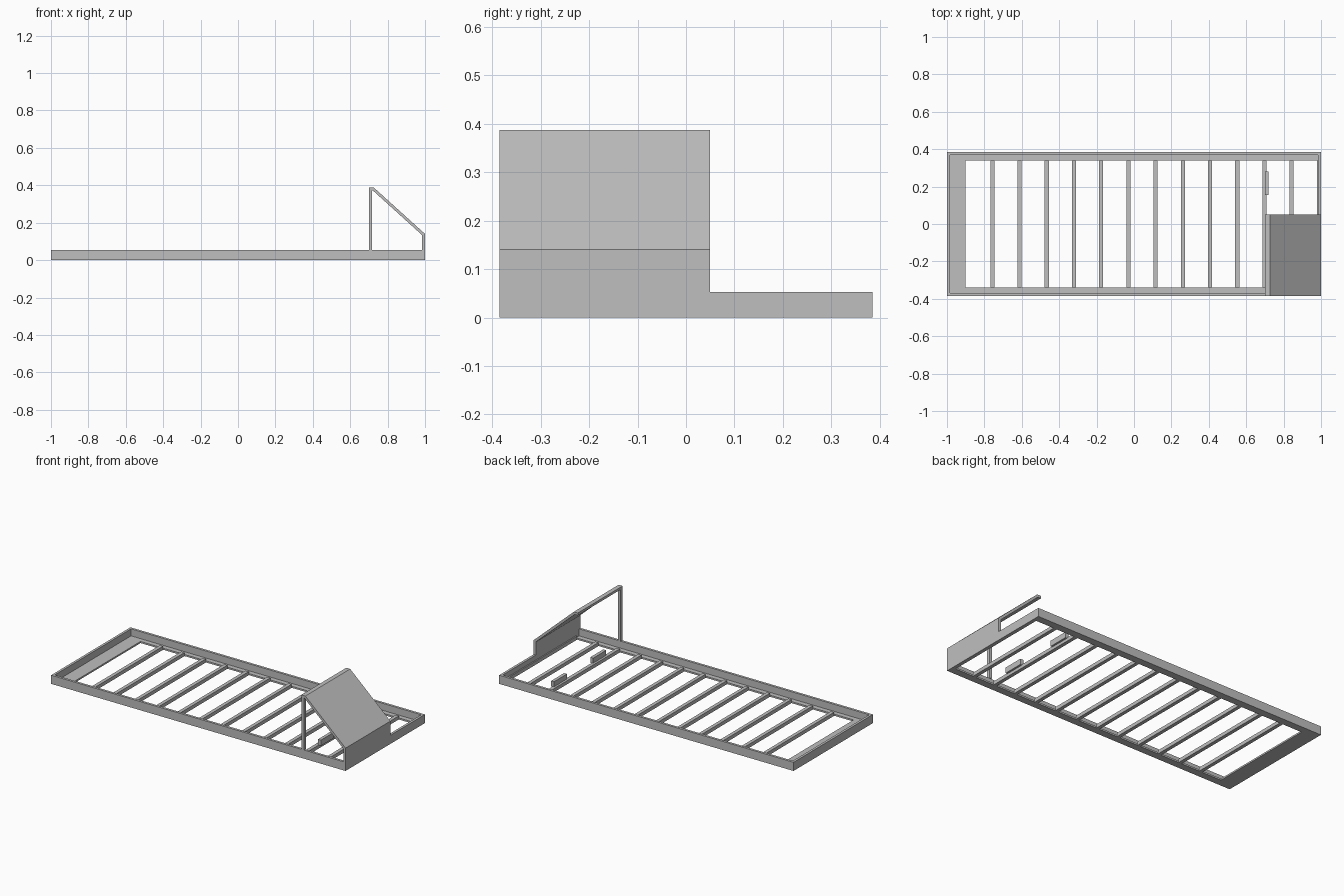
import bpy
import bmesh
from mathutils import Vector

old = bpy.data.objects.get("Cube")
if old:
    bpy.data.objects.remove(old, do_unlink=True)

grey = bpy.data.materials.new("plain grey")
grey.use_nodes = True
COLOUR = (0.52, 0.52, 0.52, 1)
grey.diffuse_color = COLOUR
grey.node_tree.nodes["Principled BSDF"].inputs["Base Color"].default_value = COLOUR


def finish(name, bm):
    bmesh.ops.recalc_face_normals(bm, faces=bm.faces)
    mesh = bpy.data.meshes.new(name)
    bm.to_mesh(mesh)
    bm.free()
    mesh.materials.append(grey)
    obj = bpy.data.objects.new(name, mesh)
    bpy.context.collection.objects.link(obj)
    return obj


def box(name, x, y, z):
    """Box given by its (low, high) range on each axis."""
    bm = bmesh.new()
    bmesh.ops.create_cube(bm, size=1)
    for v in bm.verts:
        v.co = Vector([(r[0] + r[1]) / 2 + c * (r[1] - r[0])
                       for c, r in zip(v.co, (x, y, z))])
    return finish(name, bm)


def extrude(name, points, axis, start, end):
    """Extrude a closed profile along x (points are y, z) or y (points are x, z)."""
    bm = bmesh.new()
    verts = [bm.verts.new((start, a, b) if axis == "x" else (a, start, b))
             for a, b in points]
    face = bm.faces.new(verts)
    moved = bmesh.ops.extrude_face_region(bm, geom=[face])["geom"]
    step = Vector((end - start, 0, 0) if axis == "x" else (0, end - start, 0))
    bmesh.ops.translate(bm, vec=step,
                        verts=[g for g in moved if isinstance(g, bmesh.types.BMVert)])
    return finish(name, bm)


HALF_Y = 0.385     # outer half width
INNER_Y = 0.34     # inner edge of the ledges
RIM = 0.053        # height of the outer frame
WALL = 0.015       # sheet thickness
LEDGE = 0.01       # ledge thickness
SLAT = 0.022       # square slat size

# Long angle-section rails, front and back
for name, s in (("front_rail", -1), ("back_rail", 1)):
    angle = [(s * HALF_Y, 0), (s * HALF_Y, RIM), (s * (HALF_Y - WALL), RIM),
             (s * (HALF_Y - WALL), LEDGE), (s * INNER_Y, LEDGE), (s * INNER_Y, 0)]
    extrude(name, angle, "x", -1, 1)

# End walls and the wide floor plate at the far end
inside = (-HALF_Y + WALL, HALF_Y - WALL)
box("right_end_wall", (-1, -1 + WALL), inside, (0, RIM))
box("left_end_wall", (1 - WALL, 1), inside, (0, RIM))
box("floor_plate", (-1 + WALL, -0.9), (-INNER_Y, INNER_Y), (0, LEDGE))

# Evenly spaced cross slats, the first one flush with the end
for i in range(13):
    right = 0.9995 - i * 0.1455
    box(f"slat_{i + 1}", (right - SLAT, right), (-INNER_Y, INNER_Y), (0, SLAT))

# Low blocks standing on one slat
for name, y in (("front_block", -0.1625), ("back_block", 0.2175)):
    box(name, (0.70, 0.72), (y - 0.0625, y + 0.0625), (SLAT - 0.004, RIM))

# Corner post carrying the sloped cover
box("cover_post", (0.70, 0.717), (-HALF_Y, -HALF_Y + 0.02), (RIM, 0.372))

# Top beam, sloped sheet and end panel as one bent profile
cover = [(0.70, 0.387), (0.727, 0.387), (1, 0.14), (1, RIM),
         (1 - WALL, RIM), (1 - WALL, 0.133), (0.721, 0.372), (0.70, 0.372)]
extrude("sloped_cover", cover, "y", -HALF_Y, 0.05)
